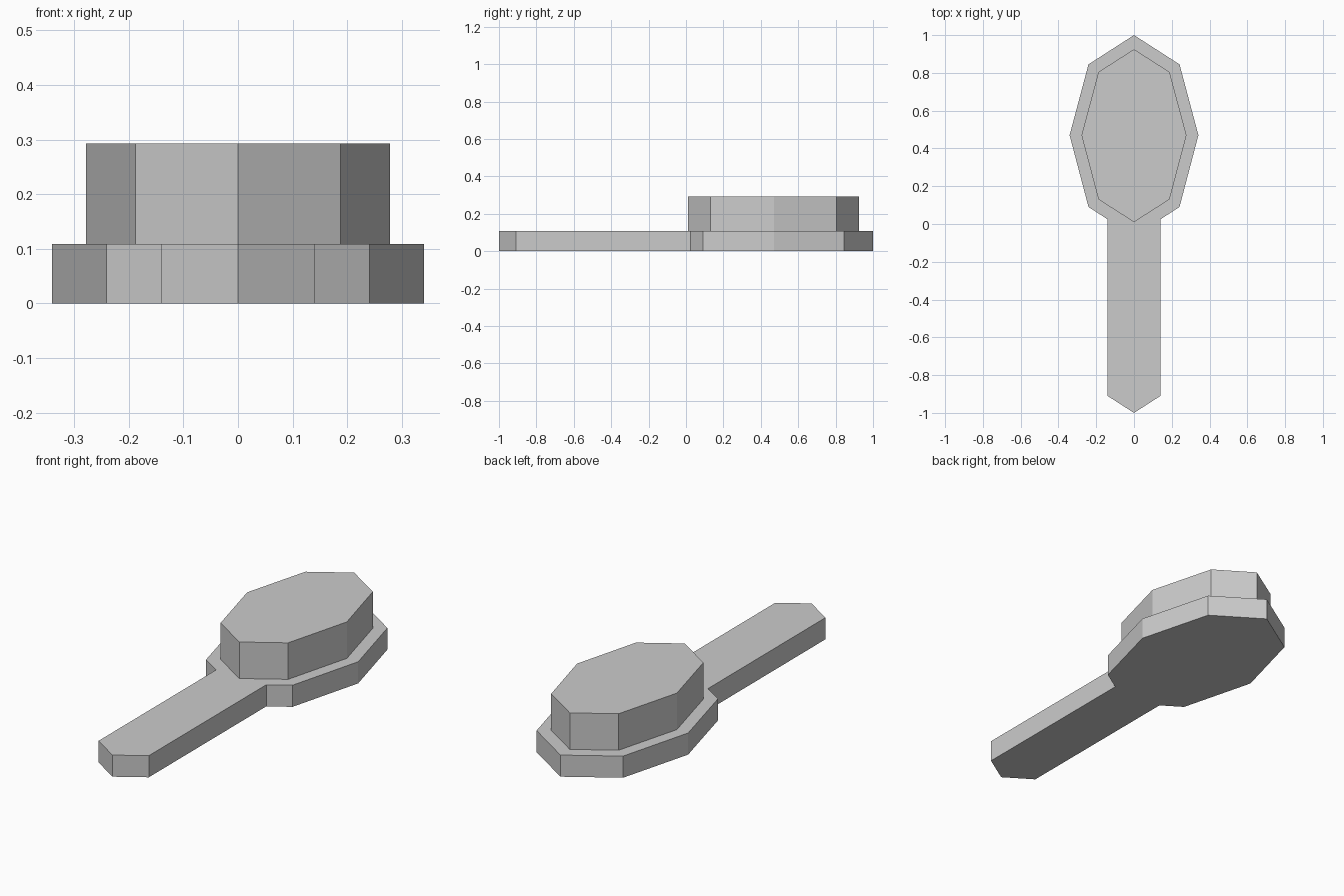
import bpy
import bmesh

cube = bpy.data.objects.get("Cube")
if cube:
    bpy.data.objects.remove(cube, do_unlink=True)

# One plain grey for the whole brush
grey = bpy.data.materials.new("light_grey")
grey.use_nodes = True
colour = (0.6, 0.6, 0.6, 1)
grey.diffuse_color = colour
grey.node_tree.nodes["Principled BSDF"].inputs["Base Color"].default_value = colour


def slab(name, half, z0, z1):
    """Mirror a half outline (back tip to front tip) and extrude it upward."""
    outline = half + [(-x, y) for x, y in reversed(half[1:-1])]
    bm = bmesh.new()
    base = bm.faces.new([bm.verts.new((x, y, z0)) for x, y in outline])
    top = bmesh.ops.extrude_face_region(bm, geom=[base], use_keep_orig=True)
    verts = [v for v in top["geom"] if isinstance(v, bmesh.types.BMVert)]
    bmesh.ops.translate(bm, verts=verts, vec=(0, 0, z1 - z0))
    bmesh.ops.recalc_face_normals(bm, faces=bm.faces)
    mesh = bpy.data.meshes.new(name)
    bm.to_mesh(mesh)
    bm.free()
    mesh.materials.append(grey)
    obj = bpy.data.objects.new(name, mesh)
    bpy.context.collection.objects.link(obj)
    return obj


# Flat back of the head running into the pointed handle
slab("handle_and_head",
     [(0, 1), (0.241, 0.845), (0.341, 0.47), (0.241, 0.09),
      (0.14, 0.025), (0.14, -0.91), (0, -1)], 0, 0.109)

# Raised block of bristles on the head
slab("bristle_block",
     [(0, 0.925), (0.188, 0.805), (0.278, 0.47), (0.188, 0.13), (0, 0.01)],
     0.109, 0.293)
